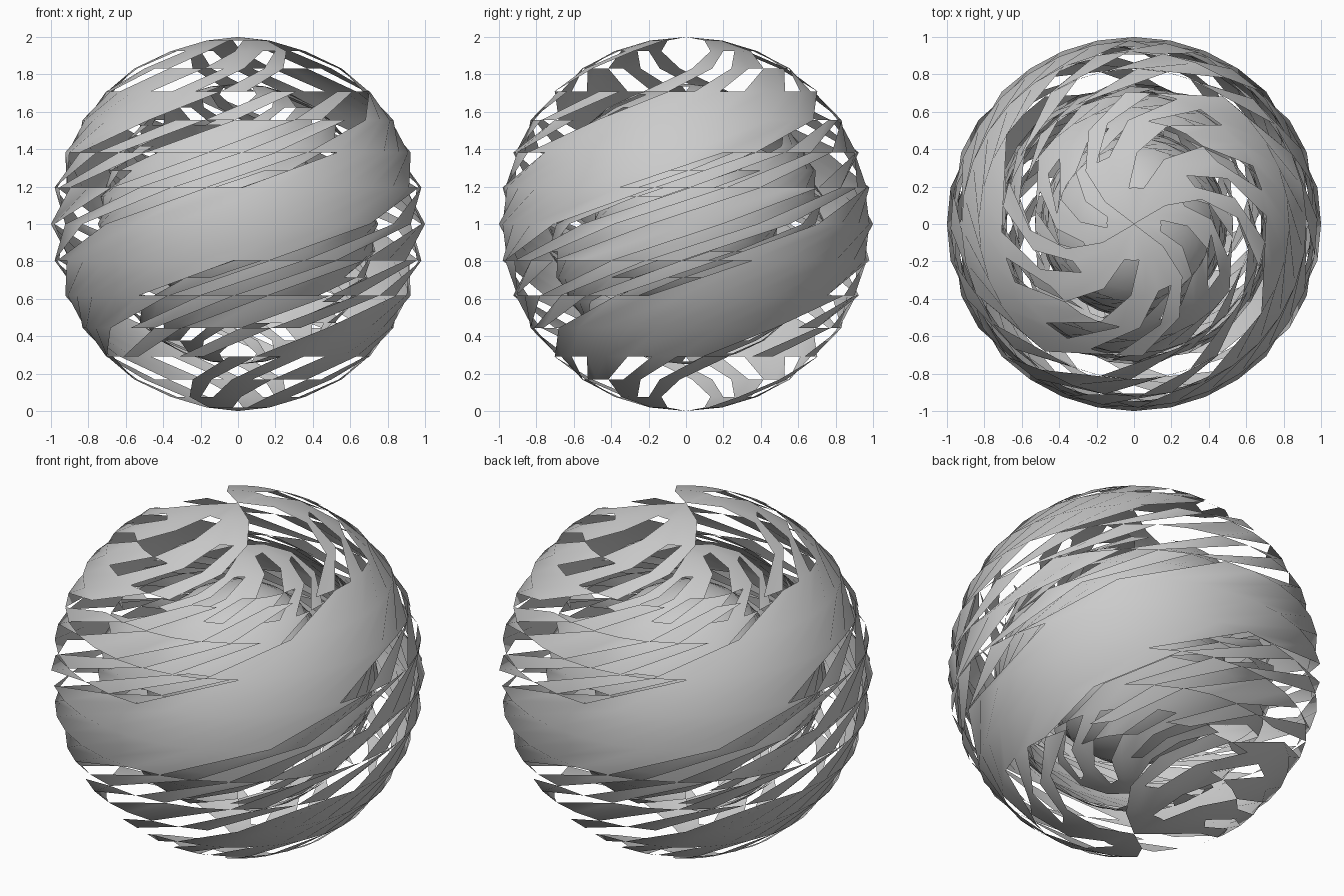
import bpy, bmesh
from math import pi, atan2, acos, cos, sin

if "Cube" in bpy.data.objects:
    bpy.data.objects.remove(bpy.data.objects["Cube"])

SEG, RINGS = 32, 16
STEP = 2 * pi / SEG

# Columns cut away in each ring (counted from the x axis), pole to equator
CUTS = [{0, 1, 2}, {0, 1, 2, 7}, {0, 1, 2, 4, 7}, {0, 1, 2, 4, 6},
        {0, 2, 3}, {1, 3}, {0, 2, 4}, {1, 3}]


def is_cut(face):
    c = face.calc_center_median().normalized()
    ring = min(RINGS - 1, int(acos(max(-1, min(1, c.z))) / (pi / RINGS)))
    ring = min(ring, RINGS - 1 - ring)
    a = atan2(c.y, c.x) % pi
    col = int(min(a, pi - a) / STEP)
    return col in CUTS[ring]


def twisted_sphere(name, radius, turn, pierced):
    bm = bmesh.new()
    bmesh.ops.create_uvsphere(bm, u_segments=SEG, v_segments=RINGS, radius=1)
    if pierced:
        gone = [f for f in bm.faces if is_cut(f)]
        bmesh.ops.delete(bm, geom=gone, context='FACES')
    # one full twist from bottom to top
    for v in bm.verts:
        a = pi * v.co.z + turn
        x, y = v.co.x, v.co.y
        v.co.x = (x * cos(a) - y * sin(a)) * radius
        v.co.y = (x * sin(a) + y * cos(a)) * radius
        v.co.z *= radius
    mesh = bpy.data.meshes.new(name)
    bm.to_mesh(mesh)
    bm.free()
    ob = bpy.data.objects.new(name, mesh)
    ob.location.z = 1
    bpy.context.collection.objects.link(ob)
    bpy.ops.object.select_all(action='DESELECT')
    ob.select_set(True)
    bpy.context.view_layer.objects.active = ob
    bpy.ops.object.shade_smooth()
    return ob


# Nested shells, each turned a quarter from the one around it
twisted_sphere("outer_shell", 1.0, 0, True)
twisted_sphere("middle_shell", 0.75, pi / 2, True)
# Solid core
twisted_sphere("inner_core", 0.5, 0, False)
